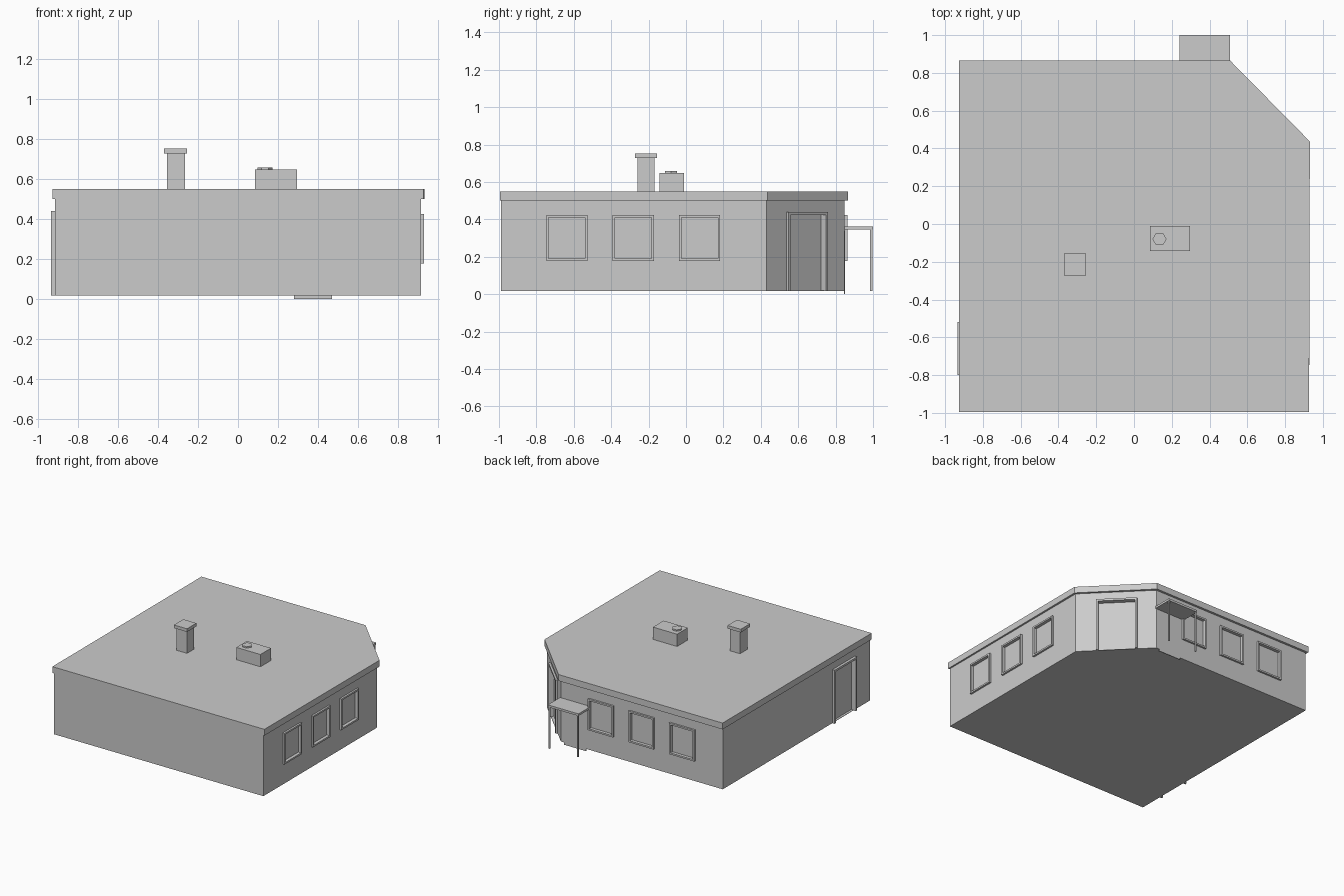
import bpy, bmesh, math
from mathutils import Matrix, Vector

if "Cube" in bpy.data.objects:
    bpy.data.objects.remove(bpy.data.objects["Cube"])

grey = bpy.data.materials.new("plain_grey")
grey.diffuse_color = (0.6, 0.6, 0.6, 1)
grey.use_nodes = True
grey.node_tree.nodes["Principled BSDF"].inputs["Base Color"].default_value = grey.diffuse_color


def finish(name, bm):
    bmesh.ops.recalc_face_normals(bm, faces=bm.faces)
    me = bpy.data.meshes.new(name)
    bm.to_mesh(me)
    bm.free()
    me.materials.append(grey)
    ob = bpy.data.objects.new(name, me)
    bpy.context.collection.objects.link(ob)
    return ob


def add_box(bm, x, y, z, frame=Matrix()):
    """Box from (low, high) ranges, placed in a local frame."""
    size = [b - a for a, b in (x, y, z)]
    mid = [(a + b) / 2 for a, b in (x, y, z)]
    m = frame @ Matrix.Translation(mid) @ Matrix.Diagonal((*size, 1))
    bmesh.ops.create_cube(bm, size=1, matrix=m)


def box(name, x, y, z):
    bm = bmesh.new()
    add_box(bm, x, y, z)
    return finish(name, bm)


def prism(name, outline, z0, z1):
    bm = bmesh.new()
    face = bm.faces.new([bm.verts.new((x, y, z0)) for x, y in outline])
    top = bmesh.ops.extrude_face_region(bm, geom=[face])
    verts = [v for v in top["geom"] if isinstance(v, bmesh.types.BMVert)]
    bmesh.ops.translate(bm, vec=(0, 0, z1 - z0), verts=verts)
    return finish(name, bm)


# Main building and overhanging roof slab, both with one clipped corner
walls = prism("walls", [(-0.915, -0.99), (0.915, -0.99), (0.915, 0.43),
                        (0.5, 0.848), (-0.915, 0.848)], 0.017, 0.5)
prism("roof_slab", [(-0.926, -0.995), (0.927, -0.995), (0.931, 0.437),
                    (0.508, 0.866), (-0.926, 0.866)], 0.5, 0.55)

# Framed openings: local x runs along the wall, local y points outward
cut_bm = bmesh.new()


def opening(name, cx, cy, angle, width, z0, z1, trim, out, depth, sill):
    frame = Matrix.Translation((cx, cy, 0)) @ Matrix.Rotation(angle - math.pi / 2, 4, 'Z')
    h = width / 2
    i = h - trim
    low = z0 + trim if sill else z0
    bm = bmesh.new()
    y = (-depth, out)
    for s in (-1, 1):
        add_box(bm, sorted((s * i, s * h)), y, (z0, z1), frame)
    add_box(bm, (-i, i), y, (z1 - trim, z1), frame)
    if sill:
        add_box(bm, (-i, i), y, (z0, low), frame)
    finish(name, bm)
    cut_low = low if sill else z0 + 0.003
    add_box(cut_bm, (-i, i), (-depth, 0.05), (cut_low, z1 - trim), frame)


for n in range(3):
    opening(f"right_window_frame_{n + 1}", 0.915, -0.637 + 0.355 * n, 0,
            0.22, 0.178, 0.424, 0.013, 0.015, 0.01, True)
    opening(f"back_window_frame_{n + 1}", -0.565 + 0.355 * n, 0.848, math.pi / 2,
            0.22, 0.178, 0.424, 0.013, 0.015, 0.01, True)
opening("left_door_frame", -0.915, -0.66, math.pi,
        0.28, 0.017, 0.44, 0.016, 0.02, 0.018, False)
normal = Vector((0.418, 0.415)).normalized()
opening("corner_door_frame", 0.7035, 0.643, math.atan2(normal.y, normal.x),
        0.30, 0.017, 0.44, 0.016, 0.015, 0.022, False)

# Recess the panes and doors into the walls
cutter = finish("opening_cutter", cut_bm)
cutter.hide_render = True
mod = walls.modifiers.new("openings", 'BOOLEAN')
mod.operation, mod.solver, mod.object = 'DIFFERENCE', 'EXACT', cutter
bpy.context.view_layer.objects.active = walls
bpy.ops.object.modifier_apply(modifier=mod.name)
bpy.data.objects.remove(cutter)

# Back door with a canopy on two posts
box("back_door", (0.28, 0.47), (0.845, 0.851), (0.0, 0.34))
box("canopy", (0.24, 0.508), (0.848, 1.0), (0.345, 0.362))
for side, x in (("left", 0.245), ("right", 0.493)):
    box(f"canopy_post_{side}", (x, x + 0.01), (0.985, 0.996), (0.017, 0.345))

# Chimney
box("chimney_stack", (-0.355, -0.265), (-0.258, -0.168), (0.55, 0.727))
box("chimney_cap", (-0.37, -0.255), (-0.272, -0.155), (0.727, 0.752))

# Rooftop cooling unit with a six-sided fan
box("cooling_unit", (0.085, 0.296), (-0.143, -0.01), (0.55, 0.647))
prism("cooling_fan", [(0.135 + 0.037 * math.cos(k * math.pi / 3),
                       -0.08 + 0.037 * math.sin(k * math.pi / 3)) for k in range(6)],
      0.647, 0.658)
